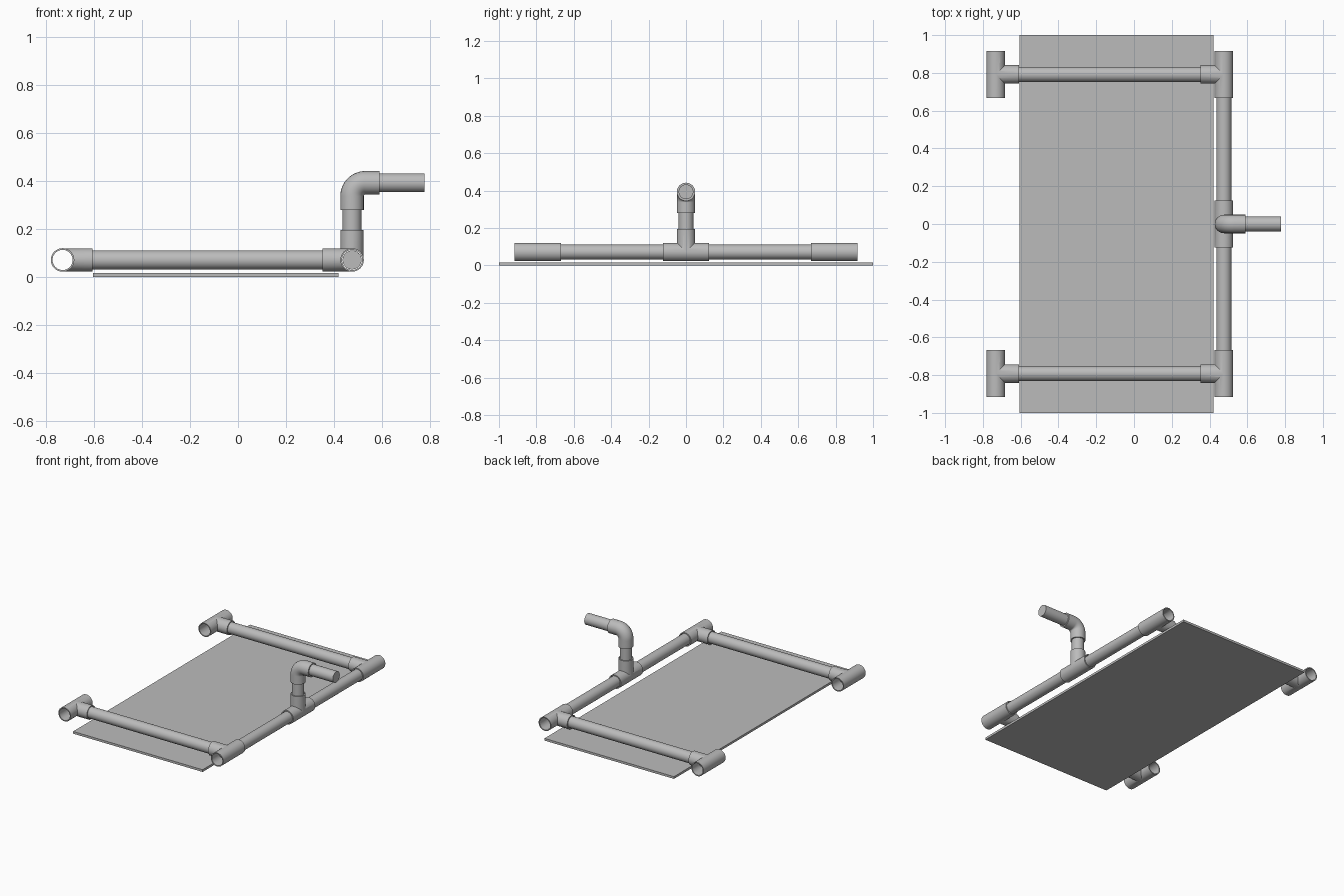
import bpy, math
from mathutils import Vector

if "Cube" in bpy.data.objects:
    bpy.data.objects.remove(bpy.data.objects["Cube"])

grey = bpy.data.materials.new("plain_grey")
grey.use_nodes = True
grey.diffuse_color = (0.5, 0.5, 0.5, 1)
grey.node_tree.nodes["Principled BSDF"].inputs["Base Color"].default_value = (0.5, 0.5, 0.5, 1)

PIPE, FIT, BORE = 0.0395, 0.049, 0.042   # radii
REACH = 0.124                            # fitting centre to socket mouth
AXIS_Z = 0.071                           # height of the frame's centre lines
BACK_X, FRONT_X, SIDE_Y = -0.732, 0.476, 0.792
HANDLE_Z = 0.393


def finish(obj, smooth=True):
    obj.data.materials.clear()
    obj.data.materials.append(grey)
    if smooth:
        bpy.ops.object.select_all(action="DESELECT")
        obj.select_set(True)
        bpy.context.view_layer.objects.active = obj
        bpy.ops.object.shade_smooth_by_angle(angle=math.radians(30))
    return obj


def rod(name, a, b, radius):
    a, b = Vector(a), Vector(b)
    bpy.ops.mesh.primitive_cylinder_add(vertices=48, radius=radius, depth=(b - a).length,
                                        location=(a + b) / 2)
    obj = bpy.context.object
    obj.name = name
    obj.rotation_euler = (b - a).to_track_quat("Z", "Y").to_euler()
    return obj


def combine(obj, others):
    """Apply (helper, operation) booleans to obj, then drop the helpers."""
    for helper, operation in others:
        mod = obj.modifiers.new(operation.title(), "BOOLEAN")
        mod.operation, mod.object, mod.solver = operation, helper, "EXACT"
    bpy.context.view_layer.update()
    graph = bpy.context.evaluated_depsgraph_get()
    mesh = bpy.data.meshes.new_from_object(obj.evaluated_get(graph))
    obj.modifiers.clear()
    obj.data = mesh
    for helper, _ in others:
        bpy.data.objects.remove(helper)


def tee(name, centre, branch):
    """Hollow tee whose run lies along y and whose branch points along 'branch'."""
    c, run, out = Vector(centre), Vector((0, REACH, 0)), Vector(branch) * REACH
    body = rod(name, c - run, c + run, FIT)
    combine(body, [
        (rod("branch_helper", c, c + out, FIT - 0.0003), "UNION"),
        (rod("bore_helper", c - run * 1.1, c + run * 1.1, BORE), "DIFFERENCE"),
        (rod("branch_bore_helper", c, c + out * 1.1, BORE - 0.0005), "DIFFERENCE"),
    ])
    finish(body)


# Flat base plate
bpy.ops.mesh.primitive_cube_add(size=1, location=(-0.0925, 0, 0.008))
plate = bpy.context.object
plate.name = "base_plate"
plate.scale = (1.025, 2, 0.016)
finish(plate, smooth=False)

# Side rails, corner tees and the two halves of the cross rail
for side, s in (("back", 1), ("front", -1)):
    y = s * SIDE_Y
    tee(side + "_right_tee", (BACK_X, y, AXIS_Z), (1, 0, 0))
    tee(side + "_left_tee", (FRONT_X, y, AXIS_Z), (-1, 0, 0))
    finish(rod(side + "_side_rail", (BACK_X + 0.05, y, AXIS_Z), (FRONT_X - 0.05, y, AXIS_Z), PIPE))
    finish(rod(side + "_cross_rail", (FRONT_X, s * 0.05, AXIS_Z),
               (FRONT_X, s * (SIDE_Y - 0.05), AXIS_Z), PIPE))

# Centre tee, upright and handle pipes
tee("centre_tee", (FRONT_X, 0, AXIS_Z), (0, 0, 1))
finish(rod("upright_pipe", (FRONT_X, 0, AXIS_Z + 0.05), (FRONT_X, 0, 0.3), PIPE))
finish(rod("handle_pipe", (0.57, 0, HANDLE_Z), (0.778, 0, HANDLE_Z), PIPE))

# Elbow swept along a quarter bend
BEND = 0.056
path = [(FRONT_X, 0, 0.28)]
for i in range(17):
    t = math.pi / 2 * i / 16
    path.append((FRONT_X + BEND * (1 - math.cos(t)), 0, HANDLE_Z - BEND * (1 - math.sin(t))))
path.append((0.59, 0, HANDLE_Z))
curve = bpy.data.curves.new("elbow", "CURVE")
curve.dimensions = "3D"
curve.bevel_depth, curve.bevel_resolution, curve.use_fill_caps = FIT, 10, True
spline = curve.splines.new("POLY")
spline.points.add(len(path) - 1)
for point, co in zip(spline.points, path):
    point.co = (*co, 1)
elbow = bpy.data.objects.new("elbow", curve)
bpy.context.collection.objects.link(elbow)
bpy.ops.object.select_all(action="DESELECT")
elbow.select_set(True)
bpy.context.view_layer.objects.active = elbow
bpy.ops.object.convert(target="MESH")
finish(bpy.context.object)
